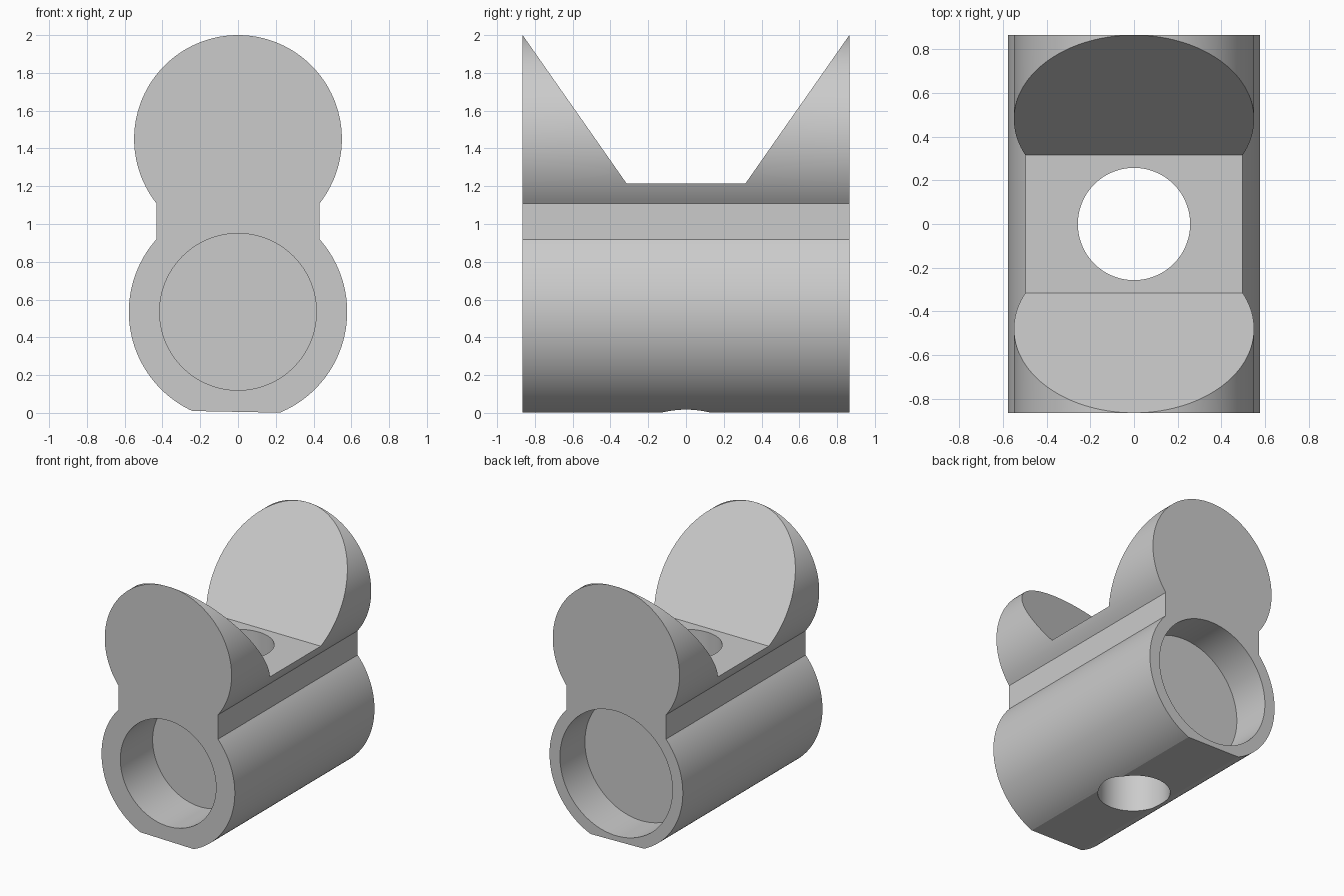
import bpy
import bmesh
from math import sin, cos, pi, atan2, asin, radians
from mathutils import Matrix

cube = bpy.data.objects.get("Cube")
if cube:
    bpy.data.objects.remove(cube)

HALF = 0.865               # half length along y
LOW_Z, LOW_R = 0.535, 0.578
TOP_Z, TOP_R = 1.45, 0.55
NECK = 0.432               # half width of the neck

grey = bpy.data.materials.new("light_grey")
grey.use_nodes = True
colour = (0.6, 0.6, 0.6, 1)
grey.diffuse_color = colour
grey.node_tree.nodes["Principled BSDF"].inputs["Base Color"].default_value = colour


def add_object(name, bm):
    bmesh.ops.recalc_face_normals(bm, faces=bm.faces)
    mesh = bpy.data.meshes.new(name)
    bm.to_mesh(mesh)
    bm.free()
    mesh.materials.append(grey)
    obj = bpy.data.objects.new(name, mesh)
    bpy.context.collection.objects.link(obj)
    return obj


def prism(name, points, offset, depth):
    """Extrude a closed outline; points are 3D, offset is the direction."""
    bm = bmesh.new()
    face = bm.faces.new([bm.verts.new(p) for p in points])
    result = bmesh.ops.extrude_face_region(bm, geom=[face])
    verts = [v for v in result["geom"] if isinstance(v, bmesh.types.BMVert)]
    bmesh.ops.translate(bm, verts=verts, vec=[c * depth for c in offset])
    return add_object(name, bm)


def cylinder(name, radius, depth, matrix):
    bm = bmesh.new()
    bmesh.ops.create_cone(bm, cap_ends=True, segments=128, radius1=radius,
                          radius2=radius, depth=depth, matrix=matrix)
    return add_object(name, bm)


def arc(z, r, start, end, n):
    steps = [start + (end - start) * i / n for i in range(n + 1)]
    return [(r * cos(a), -HALF, z + r * sin(a)) for a in steps]


# Body: two round lobes joined by a straight neck, with a flat foot
top_a = asin(NECK / TOP_R) - pi / 2
low_a = pi / 2 - asin(NECK / LOW_R)
right_foot = atan2(-LOW_Z, 0.222)
left_foot = atan2(0.01 - LOW_Z, -0.242) 
outline = (arc(LOW_Z, LOW_R, right_foot, low_a, 48)
           + arc(TOP_Z, TOP_R, top_a, pi - top_a, 96)
           + arc(LOW_Z, LOW_R, pi - low_a, left_foot + 2 * pi, 48))
body = prism("double_lobe_body", outline, (0, 1, 0), 2 * HALF)

# Sloped saddle cut through the upper lobe
slope = (HALF - 0.315) / (2 - 1.215)
wide = 0.315 + slope * (2.2 - 1.215)
saddle = prism("saddle_cutter",
               [(-1, -0.315, 1.215), (-1, 0.315, 1.215), (-1, wide, 2.2), (-1, -wide, 2.2)],
               (1, 0, 0), 2)

# Vertical through hole, and a blind round pocket in each end
turn = Matrix.Rotation(pi / 2, 4, "X")
cutters = [
    saddle,
    cylinder("vertical_hole_cutter", 0.257, 4, Matrix.Translation((0, 0, 1))),
    cylinder("front_pocket_cutter", 0.415, 0.8, Matrix.Translation((0, -HALF, LOW_Z)) @ turn),
    cylinder("back_pocket_cutter", 0.488, 0.62, Matrix.Translation((0, HALF, LOW_Z)) @ turn),
]
for cutter in cutters:
    cutter.hide_render = True
    mod = body.modifiers.new(cutter.name, "BOOLEAN")
    mod.operation = "DIFFERENCE"
    mod.solver = "EXACT"
    mod.object = cutter

# Bake the cuts and drop the cutters
bpy.context.view_layer.update()
baked = bpy.data.meshes.new_from_object(
    body.evaluated_get(bpy.context.evaluated_depsgraph_get()))
body.modifiers.clear()
body.data = baked
for cutter in cutters:
    bpy.data.objects.remove(cutter)

# Smooth curved walls, sharp rims
bpy.ops.object.select_all(action="DESELECT")
body.select_set(True)
bpy.context.view_layer.objects.active = body
bpy.ops.object.shade_smooth_by_angle(angle=radians(15))
